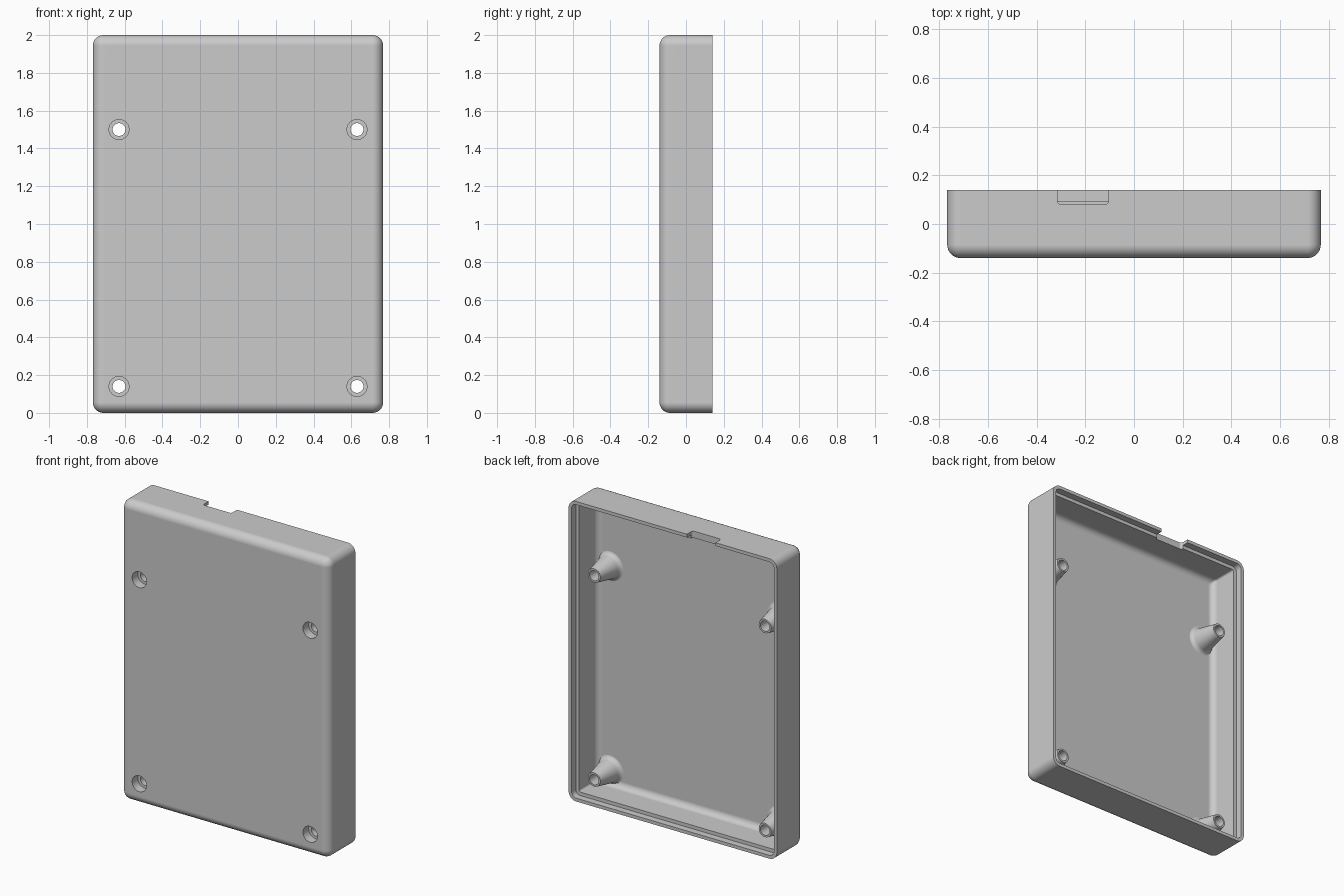
import bpy, bmesh
from math import sin, cos, pi
from mathutils import Matrix

cube = bpy.data.objects.get("Cube")
if cube:
    bpy.data.objects.remove(cube)

W, H, D = 0.768, 1.0, 0.14         # half width, half height, half depth
WALL, LIP, LEDGE = 0.045, 0.022, 0.095
FLOOR, ROUND, FILLET = -0.10, 0.055, 0.04
POSTS = [(x, z) for x in (-0.63, 0.63) for z in (0.14, 1.5)]

grey = bpy.data.materials.new("light_grey_plastic")
grey.use_nodes = True
colour = (0.6, 0.6, 0.6, 1)
grey.diffuse_color = colour
grey.node_tree.nodes["Principled BSDF"].inputs["Base Color"].default_value = colour


def make_object(name, bm):
    bmesh.ops.recalc_face_normals(bm, faces=bm.faces)
    mesh = bpy.data.meshes.new(name)
    bm.to_mesh(mesh)
    bm.free()
    mesh.materials.append(grey)
    obj = bpy.data.objects.new(name, mesh)
    bpy.context.collection.objects.link(obj)
    return obj


def loft(name, rings):
    """Skin a list of closed rings and cap both ends."""
    bm = bmesh.new()
    loops = [[bm.verts.new(p) for p in ring] for ring in rings]
    n = len(loops[0])
    for a, b in zip(loops, loops[1:]):
        for i in range(n):
            j = (i + 1) % n
            bm.faces.new((a[i], a[j], b[j], b[i]))
    bm.faces.new(loops[0])
    bm.faces.new(loops[-1])
    return make_object(name, bm)


def rounded_ring(inset, y, segs=8):
    r = max(ROUND - inset, 0.012)
    points = []
    for k, (sx, sz) in enumerate(((1, 1), (-1, 1), (-1, -1), (1, -1))):
        for s in range(segs + 1):
            a = (k + s / segs) * pi / 2
            points.append((sx * (W - inset - r) + r * cos(a), y,
                           H + sz * (H - inset - r) + r * sin(a)))
    return points


def circle_ring(x, z, r, y, n=40):
    return [(x + r * cos(2 * pi * i / n), y, z + r * sin(2 * pi * i / n))
            for i in range(n)]


def combine(target, tool, operation):
    mod = target.modifiers.new(operation.title(), 'BOOLEAN')
    mod.operation = operation
    mod.solver = 'EXACT'
    mod.object = tool
    bpy.context.view_layer.objects.active = target
    bpy.ops.object.modifier_apply(modifier=mod.name)
    bpy.data.objects.remove(tool)


# Tray: rounded front, stepped rim, filleted inside floor
angles = [i / 8 * pi / 2 for i in range(9)]
section = [(ROUND * (1 - sin(a)), -D + ROUND * (1 - cos(a))) for a in angles]
section += [(0, D), (LIP, D), (LIP, LEDGE), (WALL, LEDGE)]
section += [(WALL + FILLET * (1 - cos(a)), FLOOR + FILLET * (1 - sin(a))) for a in angles]
shell = loft("enclosure_shell", [rounded_ring(i, y) for i, y in section])

# Tapered screw posts with a flared foot
foot, flare = 0.105, 0.03
post_profile = [(foot, FLOOR - 0.015)]
post_profile += [(foot - flare * sin(a), FLOOR - 0.001 + flare * (1 - cos(a)))
                 for a in angles[::2]]
post_profile.append((0.046, 0.068))
for x, z in POSTS:
    post = loft("screw_post", [circle_ring(x, z, r, y) for r, y in post_profile])
    combine(shell, post, 'UNION')

# Counterbored screw holes
for x, z in POSTS:
    bore = [(0.053, -0.2), (0.053, -0.08), (0.034, -0.08), (0.034, 0.2)]
    hole = loft("screw_hole", [circle_ring(x, z, r, y) for r, y in bore])
    combine(shell, hole, 'DIFFERENCE')

# Cable notch in the top wall
bm = bmesh.new()
bmesh.ops.create_cube(bm, size=1, matrix=Matrix.Translation((-0.21, 0.14, 2))
                      @ Matrix.Diagonal((0.21, 0.12, 0.2, 1)))
corners = [e for e in bm.edges if all(v.co.y < 0.1 for v in e.verts)
           and abs(e.verts[0].co.z - e.verts[1].co.z) > 0.1]
bmesh.ops.bevel(bm, geom=corners, offset=0.015, segments=4, profile=0.5, affect='EDGES')
combine(shell, make_object("cable_notch", bm), 'DIFFERENCE')

# Smooth shading with crisp edges
bpy.ops.object.select_all(action='DESELECT')
shell.select_set(True)
bpy.context.view_layer.objects.active = shell
bpy.ops.object.shade_smooth_by_angle(angle=pi / 6)
weighted = shell.modifiers.new("Weighted Normals", 'WEIGHTED_NORMAL')
weighted.keep_sharp = True
